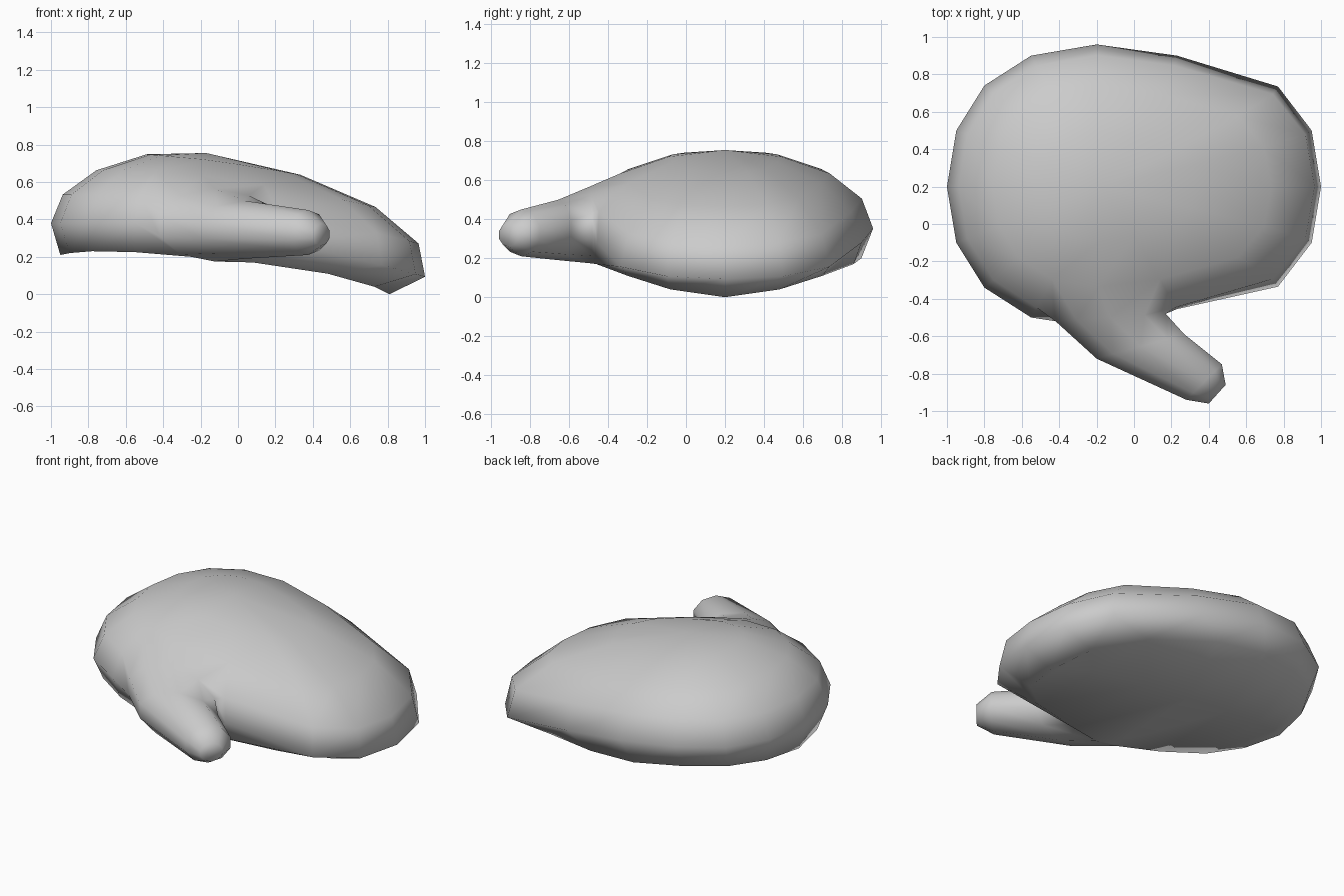
import bpy, bmesh
from math import sin, cos, pi, radians
from mathutils import Vector

if "Cube" in bpy.data.objects:
    bpy.data.objects.remove(bpy.data.objects["Cube"])

CX, CY = -0.17, 0.2  # crown of the palm


def loft(bm, rings, skip=()):
    """Bridge successive closed rings of equal size, leaving out faces in skip."""
    for r, (a, b) in enumerate(zip(rings, rings[1:])):
        n = len(a)
        for i in range(n):
            if (r, i) not in skip:
                j = (i + 1) % n
                bm.faces.new((a[i], a[j], b[j], b[i]))


def mirrored(half):
    """Complete a half outline (right end to left end) on the front side."""
    return half + [(p[0], -p[1], *p[2:]) for p in half[-2:0:-1]]


def bend(x):
    """Droop of the palm toward its right end."""
    u = x - CX
    return -(0.155 * u + 0.055 * u * u) if u > 0 else 0.03 * min(1, -u / 0.33)


# Palm: squashed dome bent downward, on an oval underside
rim = mirrored([(1, 0), (0.95, 0.3), (0.77, 0.535), (0.23, 0.7), (-0.2, 0.76),
                (-0.55, 0.7), (-0.8, 0.54), (-0.95, 0.3), (-1, 0)])
base = mirrored([(0.81, 0, 0), (0.73, 0.28, 0.04), (0.48, 0.5, 0.11),
                 (0.08, 0.66, 0.17), (-0.25, 0.7, 0.2), (-0.55, 0.62, 0.225),
                 (-0.78, 0.47, 0.23), (-0.9, 0.26, 0.22), (-0.95, 0, 0.21)])
bm = bmesh.new()
palm = [[bm.verts.new((x, CY + y, z)) for x, y, z in base]]
for k in range(4):
    s, h = cos(pi * k / 8), 0.4 * sin(pi * k / 8)
    ring = []
    for ox, oy in rim:
        x = CX + (ox - CX) * s
        lean = 0.33 * max(0, x - CX) * h
        ring.append(bm.verts.new((x + lean, CY + oy * s, 0.35 + h + bend(x))))
    palm.append(ring)
palm[1][13].co.y = -0.455  # crease beside the thumb
# Leave an opening in the front side where the thumb grows out
loft(bm, palm, skip={(r, i) for r in range(3) for i in (11, 12)})
crown = bm.verts.new((CX, CY, 0.755))
top, bottom = palm[-1], palm[0]
for i in range(16):
    bm.faces.new((top[i], top[(i + 1) % 16], crown))
# Underside: strips running across from back to front
mids = [bottom[0]] + [bm.verts.new((b[0], CY, b[2])) for b in base[1:8]] + [bottom[8]]
for i in range(8):
    for edge in (bottom[:9], [bottom[-k % 16] for k in range(9)]):
        quad = (edge[i], edge[i + 1], mids[i + 1], mids[i])
        bm.faces.new(list(dict.fromkeys(quad)))

# Thumb: ten-sided sections between its outer and inner edges
# outer edge xy, inner edge xy, centre z, half height
sections = [
    ((-0.42, -0.52), (0.17, -0.48), 0.37, 0.195),
    ((-0.20, -0.72), (0.27, -0.59), 0.345, 0.155),
    ((0.28, -0.94), (0.47, -0.75), 0.33, 0.12),
    ((0.40, -0.96), (0.49, -0.86), 0.32, 0.06),
]
opening = ([palm[r][11] for r in (3, 2, 1, 0)] + [palm[0][12]]
           + [palm[r][13] for r in (0, 1, 2, 3)] + [palm[3][12]])
thumb = [opening]
for a, b, zc, h in sections:
    a, b = Vector(a), Vector(b)
    mid, half = (a + b) / 2, (b - a) / 2 * 1.05
    ring = []
    for i in range(10):
        t = radians(126 + 36 * i)
        p = mid + half * cos(t)
        ring.append(bm.verts.new((p.x, p.y, zc + h * sin(t))))
    thumb.append(ring)
loft(bm, thumb)
bm.faces.new(thumb[-1])

# Build the object
bmesh.ops.recalc_face_normals(bm, faces=bm.faces)
for f in bm.faces:
    f.smooth = True
mesh = bpy.data.meshes.new("mitten_hand")
bm.to_mesh(mesh)
bm.free()
hand = bpy.data.objects.new("mitten_hand", mesh)
bpy.context.collection.objects.link(hand)
